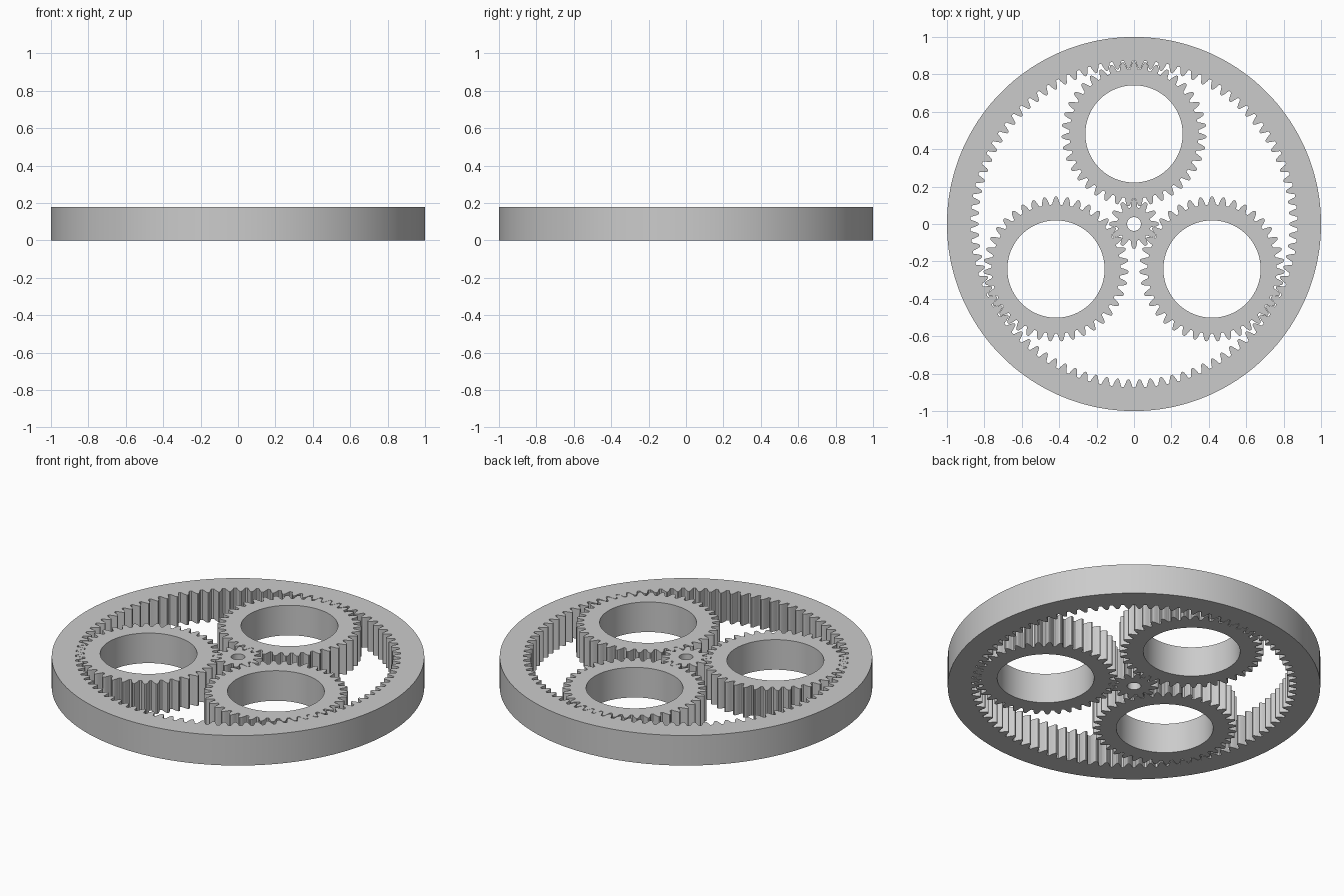
import bpy
from math import pi, sin, cos, radians

if "Cube" in bpy.data.objects:
    bpy.data.objects.remove(bpy.data.objects["Cube"])

HEIGHT = 0.178
SUN, PLANET, RING = 12, 39, 90          # tooth counts
M = 2 * 0.85 / RING                     # gear module
ORBIT = M * (SUN + PLANET) / 2          # sun to planet distance

# half tooth: (radial offset, half width) in modules, root to tip
TOOTH = [(-1.25, 1.28), (-1.1, 1.12), (-0.5, 0.95), (0, 0.76),
         (0.5, 0.56), (0.85, 0.36), (1.0, 0.17)]


def toothed_loop(n, phase, internal=False):
    r = M * n / 2
    side = -1 if internal else 1
    half = [(-d, w) for d, w in TOOTH]
    pts = []
    for k in range(n):
        mid = phase + 2 * pi * k / n
        row = [(d, -w) for d, w in TOOTH] + [(d, w) for d, w in reversed(TOOTH)]
        for d, w in row:
            rad, a = r + side * d * M, mid + w * M / r
            pts.append((rad * cos(a), rad * sin(a)))
    return pts


def circle_loop(r, n=128):
    return [(r * cos(2 * pi * k / n), r * sin(2 * pi * k / n)) for k in range(n)]


def plate(name, loops, x=0, y=0):
    # filled outline with a hole, extruded to the gear height
    cu = bpy.data.curves.new(name, 'CURVE')
    cu.dimensions = '2D'
    cu.fill_mode = 'BOTH'
    cu.extrude = HEIGHT / 2
    for loop in loops:
        sp = cu.splines.new('POLY')
        sp.points.add(len(loop) - 1)
        for p, (px, py) in zip(sp.points, loop):
            p.co = (px, py, 0, 1)
        sp.use_cyclic_u = True
    ob = bpy.data.objects.new(name, cu)
    ob.location = (x, y, HEIGHT / 2)
    bpy.context.collection.objects.link(ob)
    bpy.ops.object.select_all(action='DESELECT')
    ob.select_set(True)
    bpy.context.view_layer.objects.active = ob
    bpy.ops.object.convert(target='MESH')
    bpy.ops.object.shade_smooth_by_angle(angle=radians(30))


# outer ring with inward teeth
plate("ring_gear", [circle_loop(1.0, 180),
                    toothed_loop(RING, pi / 2 + pi / RING, internal=True)])

# central sun gear
plate("sun_gear", [toothed_loop(SUN, pi / 2), circle_loop(0.037, 48)])

# three planet gears with large bores
for i in range(3):
    a = pi / 2 + i * 2 * pi / 3
    plate(f"planet_gear_{i + 1}",
          [toothed_loop(PLANET, a), circle_loop(0.26)],
          ORBIT * cos(a), ORBIT * sin(a))
